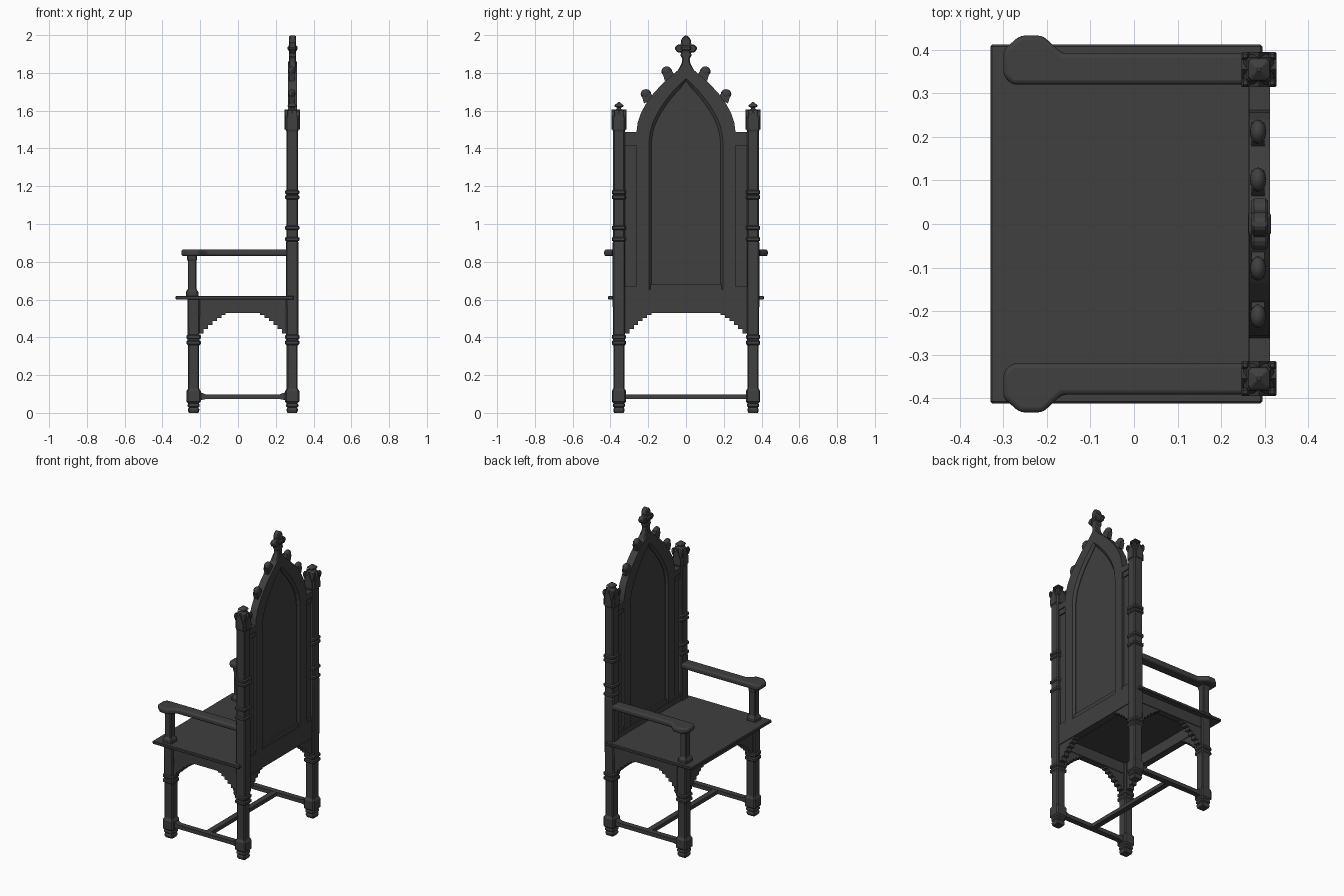
import bpy, bmesh, math
from mathutils import Vector

cube = bpy.data.objects.get("Cube")
if cube:
    bpy.data.objects.remove(cube, do_unlink=True)

wood = bpy.data.materials.new("dark_wood")
wood.use_nodes = True
COLOUR = (0.05, 0.05, 0.05, 1)
wood.diffuse_color = COLOUR
wood.node_tree.nodes["Principled BSDF"].inputs["Base Color"].default_value = COLOUR

LEG_Y, FRONT_X, BACK_X = 0.355, -0.235, 0.287


def finish(name, bm, bevel=0, segments=1, smooth=False):
    bmesh.ops.remove_doubles(bm, verts=bm.verts, dist=0.00001)
    bmesh.ops.recalc_face_normals(bm, faces=bm.faces)
    mesh = bpy.data.meshes.new(name)
    bm.to_mesh(mesh)
    bm.free()
    mesh.materials.append(wood)
    obj = bpy.data.objects.new(name, mesh)
    bpy.context.collection.objects.link(obj)
    if bevel:
        mod = obj.modifiers.new("bevel", "BEVEL")
        mod.width, mod.segments = bevel, segments
        mod.limit_method, mod.angle_limit = "ANGLE", math.radians(40)
    if smooth:
        bpy.ops.object.select_all(action="DESELECT")
        bpy.context.view_layer.objects.active = obj
        obj.select_set(True)
        bpy.ops.object.shade_smooth_by_angle()
    return obj


def prism(name, points, axis, low, high, **style):
    """Extrude a flat outline along an axis."""
    bm = bmesh.new()
    def place(p, d):
        c = list(p)
        c.insert("xyz".index(axis), d)
        return bm.verts.new(c)
    a = [place(p, low) for p in points]
    b = [place(p, high) for p in points]
    bm.faces.new(a)
    bm.faces.new(b)
    for i in range(len(a)):
        j = (i + 1) % len(a)
        bm.faces.new((a[i], a[j], b[j], b[i]))
    return finish(name, bm, **style)


def box(name, x0, x1, y0, y1, z0, z1, **style):
    return prism(name, [(x0, y0), (x1, y0), (x1, y1), (x0, y1)], "z", z0, z1, **style)


def turned(name, x, y, profile, chamfer=0.2):
    """Stack square sections with cut corners: profile holds (height, half width)."""
    bm = bmesh.new()
    rings = []
    for z, w in profile:
        k = w * (1 - chamfer)
        corners = [(w, k), (k, w), (-k, w), (-w, k), (-w, -k), (-k, -w), (k, -w), (w, -k)]
        rings.append([bm.verts.new((x + u, y + v, z)) for u, v in corners])
    for a, b in zip(rings, rings[1:]):
        for i in range(8):
            bm.faces.new((a[i], a[i - 1], b[i - 1], b[i]))
    bm.faces.new(rings[0])
    bm.faces.new(rings[-1])
    return finish(name, bm)


def collar(z, base, out=0.038):
    return [(z - .012, base), (z - .007, out), (z + .007, out), (z + .012, base)]


# Legs and tall rear posts
foot = [(0, .025), (.012, .03), (.02, .03), (.028, .025), (.034, .032), (.044, .032),
        (.05, .028), (.06, .038), (.115, .038), (.13, .029), (.355, .029)]
foot += collar(.372, .032) + collar(.402, .032)
front_profile = foot + [(.6, .033)]
post_profile = foot + [(.6, .033), (.9, .033)]
for z in (.92, .98, 1.142, 1.168):
    post_profile += collar(z, .031)
post_profile += [(1.49, .031), (1.5, .035), (1.57, .035), (1.6, .027), (1.61, .012), (1.616, .011),
                 (1.622, .025), (1.629, .023), (1.645, .004)]

for side, s in (("left", 1), ("right", -1)):
    y = s * LEG_Y
    turned(side + "_front_leg", FRONT_X, y, front_profile)
    turned(side + "_rear_post", BACK_X, y, post_profile)
    # Pointed gables and corner leaves round the post cap
    gable = [(-.026, 1.5), (.026, 1.5), (.026, 1.54), (0, 1.605), (-.026, 1.54)]
    prism(side + "_cap_gable_across", [(y + u, z) for u, z in gable], "x", BACK_X - .04, BACK_X + .04)
    prism(side + "_cap_gable_along", [(BACK_X + u, z) for u, z in gable], "y", y - .04, y + .04)
    for u in (-1, 1):
        for v in (-1, 1):
            turned(side + "_cap_leaf", BACK_X + u * .031, y + v * .031,
                   [(1.555, .003), (1.575, .009), (1.59, .009), (1.602, .004)])
    # Armrest with flared hand end, and its support
    arm = [(-.3, .34), (-.28, .32), (.262, .32), (.262, .392), (-.165, .392),
           (-.21, .433), (-.262, .433), (-.3, .4)]
    prism(side + "_armrest", [(u, s * v) for u, v in arm], "z", .83, .865,
          bevel=.011, segments=3, smooth=True)
    turned(side + "_arm_support", -.243, y, [(.615, .033), (.64, .033), (.655, .023),
                                             (.805, .023), (.815, .027), (.835, .027)])
    # Side stretcher, thicker where it meets the leg blocks
    rail = [(-.21, .065), (-.17, .073), (.22, .073), (.26, .065), (.26, .113),
            (.22, .098), (-.17, .098), (-.21, .113)]
    prism(side + "_stretcher", rail, "y", y - .018, y + .018)
    box(side + "_apron", FRONT_X, BACK_X, y - .022, y + .022, .53, .605)
box("cross_stretcher", .007, .043, -LEG_Y, LEG_Y, .073, .097)

# Seat and end aprons
box("seat", -.33, .295, -.412, .412, .6, .62, bevel=.004)
box("front_apron", FRONT_X - .022, FRONT_X + .022, -LEG_Y, LEG_Y, .53, .605)
box("back_rail", .262, .31, -LEG_Y, LEG_Y, .53, .652)


# Stepped corner brackets below the aprons
def stepped(start, direction, n=6):
    pts = [(start - direction * .02, .535), (start - direction * .02, .42)]
    for i in range(n):
        z = .42 + .11 * (1 - (1 - i / n) ** 1.3)
        pts += [(start + direction * .14 * i / n, z), (start + direction * .14 * (i + 1) / n, z)]
    return pts + [(start + direction * .14, .535)]


for s in (-1, 1):
    for start, d in ((-.205, 1), (.257, -1)):
        prism("side_bracket", stepped(start, d), "y", s * LEG_Y - .018, s * LEG_Y + .018)
    for x in (FRONT_X, BACK_X):
        prism("end_bracket", stepped(s * .323, -s), "x", x - .018, x + .018)

# Pointed arch back: matching outer and inner half outlines
outer = [(.262, .65), (.262, 1.487), (.256, 1.535), (.24, 1.585), (.212, 1.637), (.175, 1.688),
         (.135, 1.732), (.09, 1.775), (.045, 1.812), (0, 1.86)]
inner = [(.195, .65), (.195, 1.44), (.19, 1.485), (.18, 1.525), (.163, 1.565), (.14, 1.607),
         (.112, 1.648), (.08, 1.69), (.042, 1.73), (0, 1.77)]


def whole(half):
    return half + [(-y, z) for y, z in reversed(half[:-1])]


def shrink(half, amount):
    return [(max(y - amount, 0), z - amount * (z > 1)) for y, z in half]


bm = bmesh.new()
loops = [(outer, .312), (outer, .264), (inner, .264), (shrink(inner, .012), .276),
         (shrink(inner, .012), .298), (inner, .312)]
rows = [[bm.verts.new((x, y, z)) for y, z in whole(half)] for half, x in loops]
for k in range(len(rows)):
    a, b = rows[k - 1], rows[k]
    for i in range(len(a) - 1):
        bm.faces.new((a[i], a[i + 1], b[i + 1], b[i]))
finish("arch_frame", bm)
prism("back_panel", whole(inner), "x", .28, .294)
box("panel_sill", .27, .304, -.2, .2, .64, .68)

# Narrow recessed side panels with moulded tops
for s in (-1, 1):
    lo, hi = sorted((s * .25, s * .34))
    box("side_panel", .278, .298, lo, hi, .61, 1.487)
    box("side_panel_cap", .264, .312, lo, hi, 1.448, 1.487)
    box("side_panel_moulding", .27, .306, lo, hi, 1.415, 1.45)
    box("side_panel_base", .268, .308, lo, hi, .62, .67)
    # Rounded leaves along the gable
    for y, z in ((.212, 1.688), (.102, 1.808)):
        bm = bmesh.new()
        bmesh.ops.create_uvsphere(bm, u_segments=12, v_segments=8, radius=1)
        for v in bm.verts:
            c = v.co.copy()
            v.co = Vector((.285 + c.x * .019, s * (y + c.y * .028), z + c.z * .026))
        finish("gable_leaf", bm, smooth=True)
        prism("leaf_stem", [(s * (y + .022), z - .01), (s * (y + .01), z - .05),
                            (s * (y - .045), z - .02), (s * (y - .02), z + .01)], "x", .27, .3)

# Leafy cross at the peak
finial = [(.06, 1.79), (.036, 1.825), (.022, 1.855), (.019, 1.878), (.032, 1.893), (.024, 1.908),
          (.045, 1.908), (.062, 1.93), (.045, 1.95), (.024, 1.952), (.028, 1.972), (.014, 1.992), (0, 2)]
prism("peak_finial", whole(finial), "x", .27, .308, bevel=.006)
turned("finial_boss", .289, 0, [(1.905, .012), (1.925, .026), (1.937, .026), (1.957, .01)])
